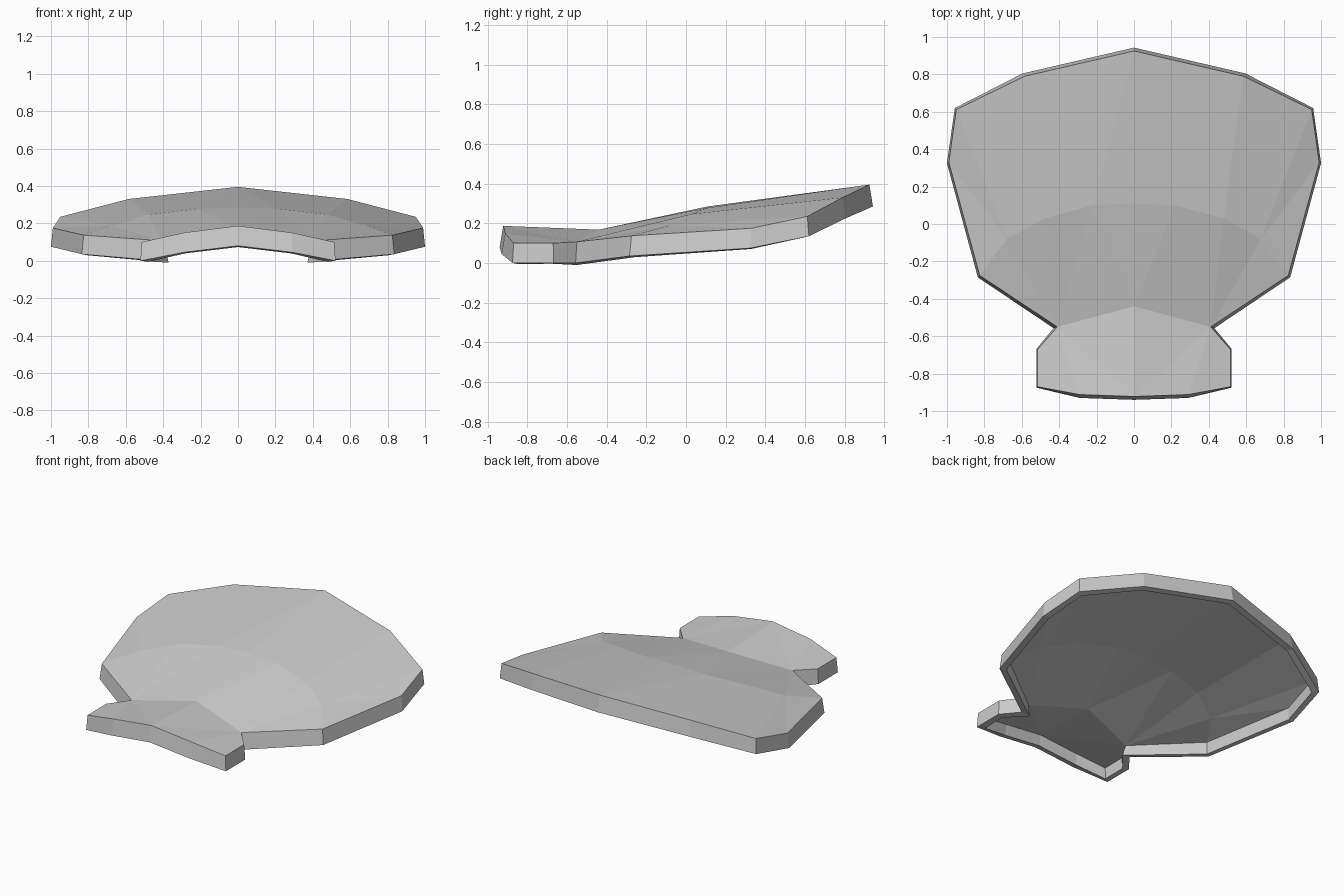
import bpy, bmesh

if "Cube" in bpy.data.objects:
    bpy.data.objects.remove(bpy.data.objects["Cube"])

# Half outline, from back tip round to front tip: top edge and flared lower edge
TOP = [(0, .925, .395), (.585, .79, .33), (.95, .612, .235), (.99, .33, .175),
       (.825, -.275, .137), (.41, -.55, .107), (.515, -.67, .10),
       (.515, -.87, .10), (.29, -.912, .15), (0, -.922, .187)]
LOW = [(0, .943, .285), (.595, .805, .225), (.958, .62, .135), (1.0, .325, .075),
       (.835, -.285, .035), (.43, -.557, 0), (.522, -.668, 0),
       (.522, -.875, 0), (.29, -.93, .045), (0, -.94, .08)]
# Inner arc of the dome and the neck crease
ARC = [(0, .11, .285), (.22, .10, .277), (.48, .03, .247), (.68, -.08, .19)]
NECK = (0, -.44, .168)

bm = bmesh.new()
T = [bm.verts.new(p) for p in TOP]
B = [bm.verts.new(p) for p in LOW]
A = [bm.verts.new(p) for p in ARC]
N = bm.verts.new(NECK)

# Fan, centre and hinge facets
for f in [(T[0], A[0], A[1]), (T[0], A[1], A[2], T[1]), (T[1], A[2], A[3], T[2]),
          (T[2], A[3], T[3]), (T[3], A[3], T[4]), (T[4], A[3], T[5]),
          (T[5], A[3], A[2]), (T[5], A[2], A[1]), (T[5], A[1], N), (N, A[1], A[0]),
          (N, T[9], T[5]), (T[5], T[9], T[8]), (T[5], T[8], T[7], T[6])]:
    bm.faces.new(f)

# Rim wall
for i in range(len(T) - 1):
    bm.faces.new((T[i], T[i + 1], B[i + 1], B[i]))

mesh = bpy.data.meshes.new("scallop_shell")
bm.to_mesh(mesh)
bm.free()
shell = bpy.data.objects.new("scallop_shell", mesh)
bpy.context.collection.objects.link(shell)

# Mirror the half, then give the hollow shell its thickness
mirror = shell.modifiers.new("mirror", 'MIRROR')
mirror.use_clip = True
solid = shell.modifiers.new("thickness", 'SOLIDIFY')
solid.thickness = .04
solid.offset = -1
solid.use_even_offset = True
